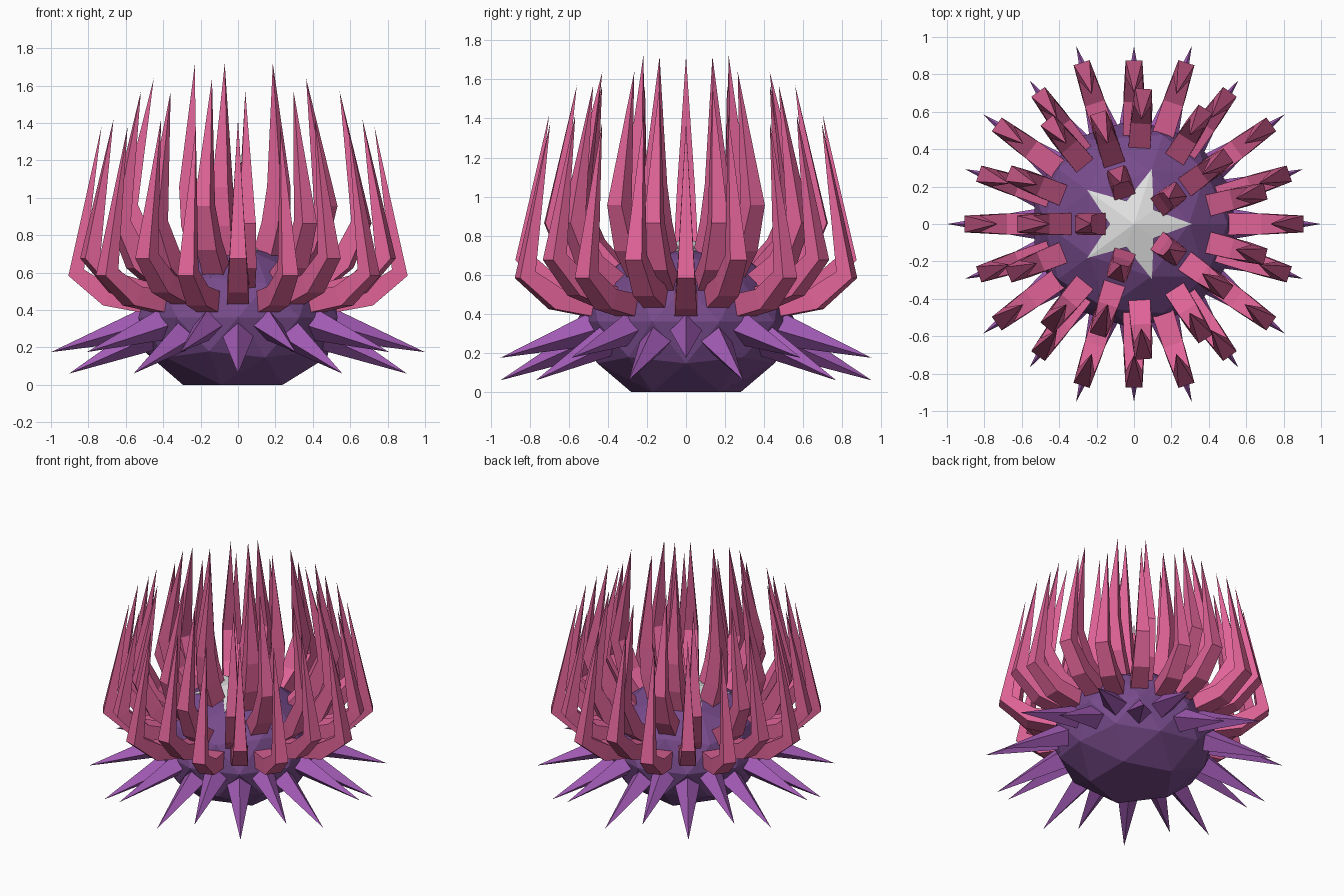
import bpy, bmesh, math
from mathutils import Vector

if "Cube" in bpy.data.objects:
    bpy.data.objects.remove(bpy.data.objects["Cube"])


def mat(name, col):
    m = bpy.data.materials.new(name)
    m.diffuse_color = (*col, 1)
    m.use_nodes = True
    m.node_tree.nodes["Principled BSDF"].inputs["Base Color"].default_value = m.diffuse_color
    return m


PINK = mat("pink", (0.74, 0.125, 0.31))
VIOLET = mat("violet", (0.36, 0.105, 0.46))
PLUM = mat("plum", (0.185, 0.07, 0.26))
WHITE = mat("white", (0.76, 0.76, 0.76))


def finish(bm, name, material):
    bmesh.ops.recalc_face_normals(bm, faces=bm.faces)
    me = bpy.data.meshes.new(name)
    bm.to_mesh(me)
    bm.free()
    me.materials.append(material)
    ob = bpy.data.objects.new(name, me)
    bpy.context.collection.objects.link(ob)
    return ob


def spine(bm, path, widths, deg, diamond=False):
    """Four-sided tapering limb along (radius, height) points, ending in a tip."""
    a = math.radians(deg)
    out = Vector((math.cos(a), math.sin(a), 0))
    side = Vector((-math.sin(a), math.cos(a), 0))
    pts = [out * r + Vector((0, 0, z)) for r, z in path]
    rings = []
    for i, w in enumerate(widths):
        t = (pts[i + 1] - pts[i]).normalized()
        if i:
            t = (t + (pts[i] - pts[i - 1]).normalized()).normalized()
        n = t.cross(side)
        if diamond:
            offs = [(w, 0), (0, w), (-w, 0), (0, -w)]
        else:
            offs = [(w, w), (-w, w), (-w, -w), (w, -w)]
        rings.append([bm.verts.new(pts[i] + side * u + n * v) for u, v in offs])
    tip = bm.verts.new(pts[-1])
    bm.faces.new(rings[0])
    for k in range(4):
        j = (k + 1) % 4
        for lo, hi in zip(rings, rings[1:]):
            bm.faces.new((lo[k], lo[j], hi[j], hi[k]))
        bm.faces.new((rings[-1][k], rings[-1][j], tip))


# Body: faceted squashed ball with a flat underside
bm = bmesh.new()
bmesh.ops.create_icosphere(bm, subdivisions=2, radius=1)
for v in bm.verts:
    v.co = Vector((v.co.x * 0.56, v.co.y * 0.56, max(0, 0.36 + v.co.z * 0.405)))
    if v.co.z < 0.03:
        v.co.z = 0
finish(bm, "body", PLUM)

# Star plate on top
bm = bmesh.new()
apex = bm.verts.new((0, 0, 0.785))
rim, skirt = [], []
for i in range(10):
    a = math.radians(36 * i)
    r, z = (0.31, 0.70) if i % 2 == 0 else (0.13, 0.745)
    rim.append(bm.verts.new((r * math.cos(a), r * math.sin(a), z)))
    skirt.append(bm.verts.new((r * math.cos(a), r * math.sin(a), z - 0.05)))
for i in range(10):
    j = (i + 1) % 10
    bm.faces.new((apex, rim[i], rim[j]))
    bm.faces.new((rim[i], skirt[i], skirt[j], rim[j]))
bm.faces.new(skirt)
finish(bm, "top_star", WHITE)

# Lower ring of straight spikes, alternating in droop
bm = bmesh.new()
for i in range(20):
    path = [(0.44, 0.34), (1.0, 0.175)] if i % 2 == 0 else [(0.44, 0.29), (0.95, 0.06)]
    spine(bm, path, [0.095], 18 * i, diamond=True)
finish(bm, "lower_spikes", VIOLET)

# Rings of bent tentacles, outermost first
W = [0.06, 0.055, 0.045]
ROWS = {
    "outer_tentacles": ([36 * k for k in range(10)],
                        [(0.42, 0.43), (0.70, 0.475), (0.865, 0.60), (0.73, 1.38)]),
    "second_tentacles": ([18 + 36 * k for k in range(10)],
                         [(0.42, 0.46), (0.68, 0.54), (0.83, 0.69), (0.70, 1.42)]),
    "third_tentacles": ([72 * k + s for k in range(5) for s in (-14, 14)],
                        [(0.38, 0.51), (0.58, 0.66), (0.68, 0.87), (0.56, 1.57)]),
    "fourth_tentacles": ([36 + 72 * k for k in range(5)],
                         [(0.34, 0.57), (0.50, 0.75), (0.58, 0.96), (0.45, 1.64)]),
    "inner_tentacles": ([36 + 72 * k for k in range(5)],
                        [(0.19, 0.66), (0.25, 0.86), (0.27, 1.06), (0.23, 1.72)]),
}
for name, (angles, path) in ROWS.items():
    bm = bmesh.new()
    for d in angles:
        spine(bm, path, W, d)
    finish(bm, name, PINK)
